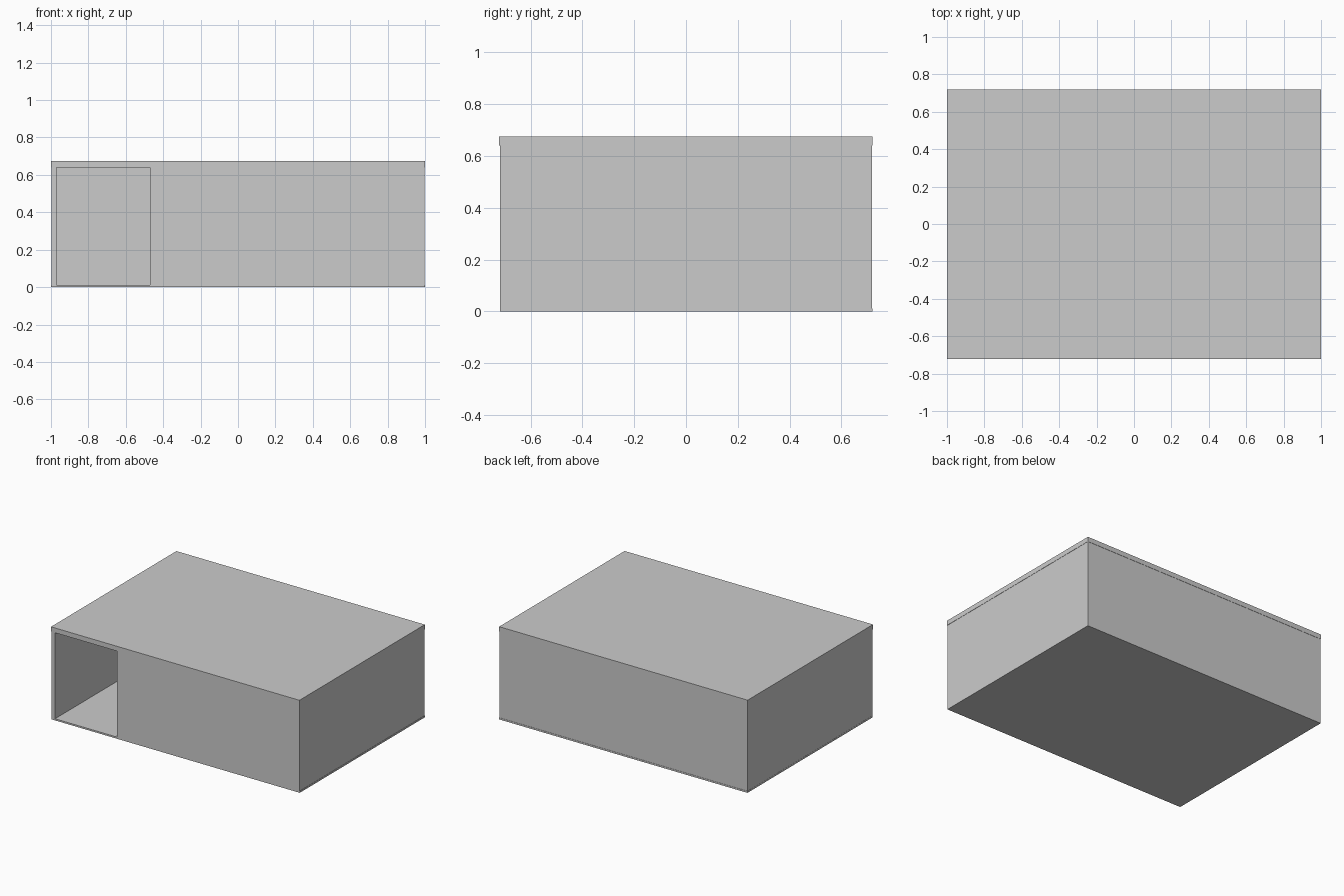
import bpy

if "Cube" in bpy.data.objects:
    bpy.data.objects.remove(bpy.data.objects["Cube"])


def box(name, x0, x1, y0, y1, z0, z1):
    """Axis-aligned panel given by its limits."""
    bpy.ops.mesh.primitive_cube_add(
        size=1, location=((x0 + x1) / 2, (y0 + y1) / 2, (z0 + z1) / 2))
    ob = bpy.context.object
    ob.name = name
    ob.scale = (x1 - x0, y1 - y0, z1 - z0)
    bpy.ops.object.transform_apply(location=False, rotation=False, scale=True)
    return ob


FLOOR, CEILING, TOP = 0.012, 0.64, 0.675

# Thin floor and slightly overhanging roof slab
box("floor", -0.999, 1.0, -0.718, 0.72, 0.0, FLOOR)
box("roof", -1.0, 1.0, -0.722, 0.72, CEILING, TOP)

# Side walls
box("left_wall", -0.998, -0.97, -0.718, 0.718, FLOOR, CEILING)
box("right_wall", 0.97, 0.998, -0.718, 0.718, FLOOR, CEILING)

# Back wall, and front wall that leaves the doorway open at the left
box("back_wall", -0.97, 0.97, 0.69, 0.718, FLOOR, CEILING)
box("front_wall", -0.47, 0.97, -0.718, -0.695, FLOOR, CEILING)
